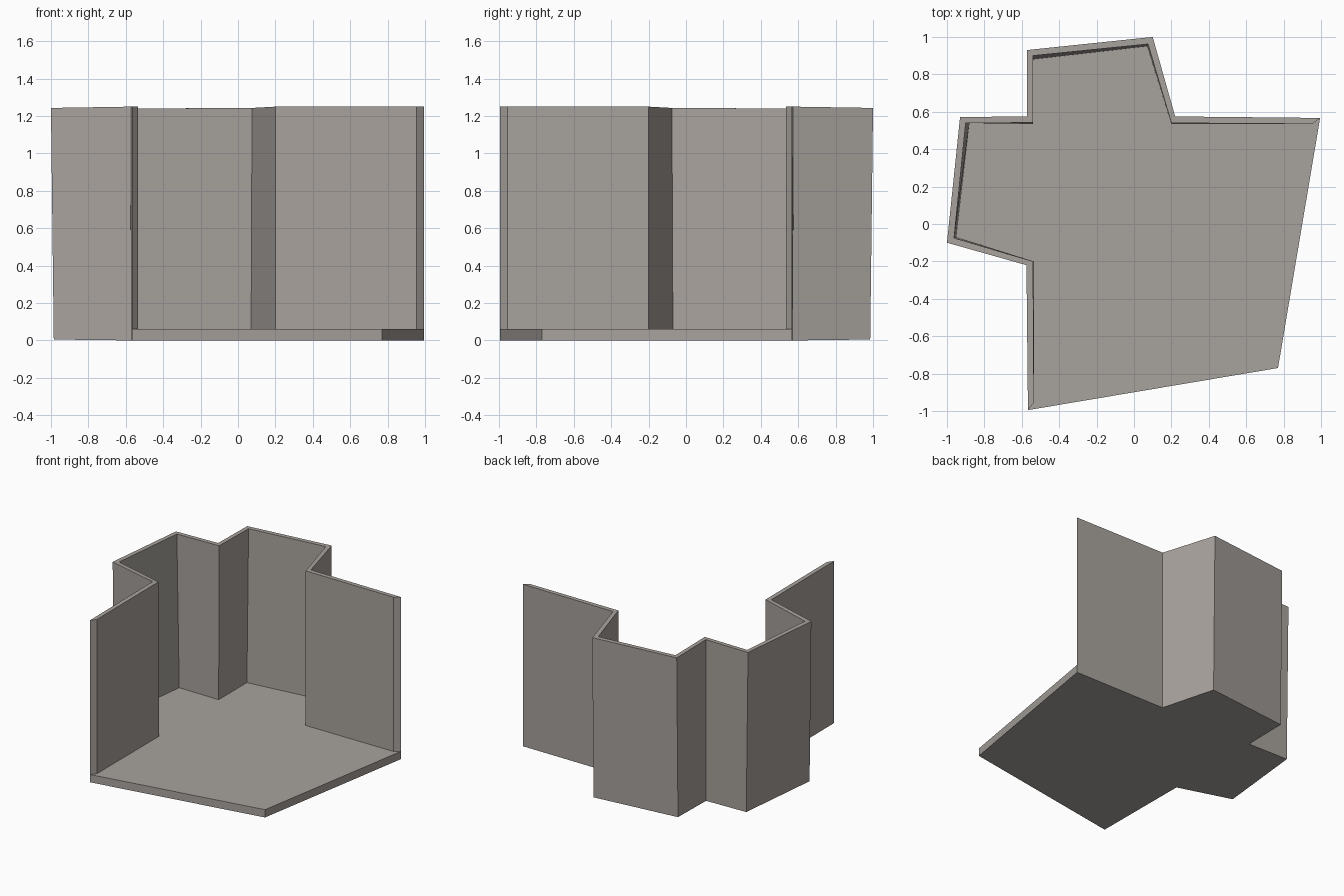
import bpy, bmesh

if "Cube" in bpy.data.objects:
    bpy.data.objects.remove(bpy.data.objects["Cube"])

FLOOR_Z = 0.06

# Half of the wall path, from the back-left inner corner to the right free end.
# Each station: outer bottom, outer top, inner bottom, inner top.
half = [
    [(-0.572, 0.572, 0), (-0.572, 0.575, 1.245), (-0.54, 0.535, FLOOR_Z), (-0.54, 0.542, 1.245)],
    [(-0.572, 0.915, 0.005), (-0.572, 0.93, 1.24), (-0.54, 0.88, FLOOR_Z), (-0.54, 0.90, 1.24)],
    [(0.10, 0.985, 0.005), (0.10, 1.0, 1.243), (0.07, 0.95, FLOOR_Z), (0.075, 0.962, 1.243)],
    [(0.22, 0.572, 0), (0.22, 0.575, 1.25), (0.20, 0.535, FLOOR_Z), (0.20, 0.54, 1.25)],
    [(0.995, 0.567, 0), (0.995, 0.567, 1.25), (0.955, 0.535, FLOOR_Z), (0.955, 0.535, 1.25)],
]


def mirrored(station):
    """Reflect a station across the diagonal y = -x."""
    return [(-y, -x, z) for x, y, z in station]


path = [mirrored(s) for s in reversed(half[1:])] + half

bm = bmesh.new()
ob, ot, ib, it = ([bm.verts.new(s[k]) for s in path] for k in range(4))

# Open front corner and the floor edge at both free wall ends
corner_low = bm.verts.new((0.77, -0.77, 0))
corner_high = bm.verts.new((0.77, -0.77, FLOOR_Z))
lip = [bm.verts.new((v.co.x, v.co.y, FLOOR_Z)) for v in (ob[0], ob[-1])]

# Folded wall: outside, rim and inside
last = len(path) - 2
for i in range(last + 1):
    outside = [ob[i], ob[i + 1], ot[i + 1], ot[i]]
    if i == 0:
        outside.append(lip[0])
    if i == last:
        outside.insert(2, lip[1])
    bm.faces.new(outside)
    bm.faces.new((ot[i], ot[i + 1], it[i + 1], it[i]))
    bm.faces.new((it[i], it[i + 1], ib[i + 1], ib[i]))

# Wall ends
bm.faces.new((lip[0], ot[0], it[0], ib[0]))
bm.faces.new((lip[1], ib[-1], it[-1], ot[-1]))

# Floor slab: underside, top and two open front edges
bm.faces.new(ob + [corner_low])
bm.faces.new(ib + [lip[1], corner_high, lip[0]])
bm.faces.new((ob[0], lip[0], corner_high, corner_low))
bm.faces.new((ob[-1], corner_low, corner_high, lip[1]))

bmesh.ops.triangulate(bm, faces=[f for f in bm.faces if len(f.verts) > 4])
bmesh.ops.recalc_face_normals(bm, faces=bm.faces[:])

mesh = bpy.data.meshes.new("floor_and_folded_walls")
bm.to_mesh(mesh)
bm.free()

# Single warm grey colour
grey = bpy.data.materials.new("warm_grey")
grey.diffuse_color = (0.39, 0.36, 0.335, 1)
grey.use_nodes = True
grey.node_tree.nodes["Principled BSDF"].inputs["Base Color"].default_value = grey.diffuse_color
mesh.materials.append(grey)

shell = bpy.data.objects.new("floor_and_folded_walls", mesh)
bpy.context.collection.objects.link(shell)
